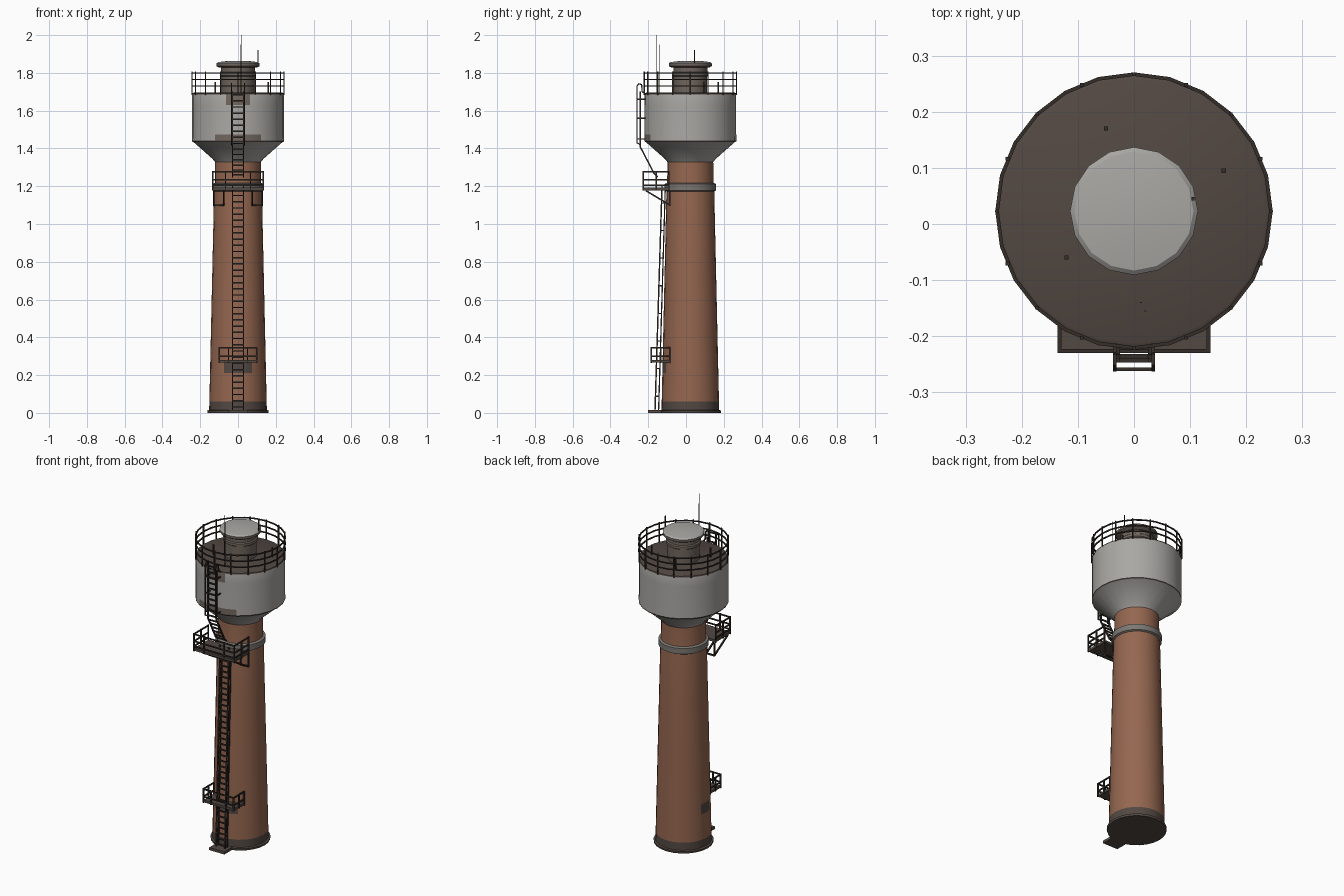
import bpy, bmesh, math
from mathutils import Vector, Matrix

cube = bpy.data.objects.get("Cube")
if cube:
    bpy.data.objects.remove(cube, do_unlink=True)

CY = 0.023  # tower axis in y


def material(name, rgb):
    m = bpy.data.materials.new(name)
    m.use_nodes = True
    m.diffuse_color = (*rgb, 1)
    m.node_tree.nodes["Principled BSDF"].inputs["Base Color"].default_value = (*rgb, 1)
    return m


brick = material("brick", (0.30, 0.135, 0.08))
steel = material("pale steel", (0.40, 0.39, 0.37))
band_grey = material("band grey", (0.2, 0.185, 0.17))
rust = material("dark rust", (0.085, 0.065, 0.055))
stain = material("stain brown", (0.16, 0.13, 0.11))
iron = material("black iron", (0.035, 0.027, 0.023))


def finish(name, bm, mats, smooth=False):
    bmesh.ops.recalc_face_normals(bm, faces=bm.faces)
    me = bpy.data.meshes.new(name)
    bm.to_mesh(me)
    bm.free()
    for m in mats:
        me.materials.append(m)
    ob = bpy.data.objects.new(name, me)
    bpy.context.collection.objects.link(ob)
    if smooth:
        bpy.ops.object.select_all(action="DESELECT")
        ob.select_set(True)
        bpy.context.view_layer.objects.active = ob
        bpy.ops.object.shade_smooth_by_angle(angle=math.radians(28))
    return ob


def lathe(name, profile, mats, rule=None, seg=24):
    """Closed solid of revolution from (radius, z) points; rule picks a colour per face."""
    bm = bmesh.new()
    rings = []
    for r, z in profile:
        rings.append([bm.verts.new((r * math.cos(a), CY + r * math.sin(a), z))
                      for a in (2 * math.pi * i / seg for i in range(seg))])
    for lo, hi in zip(rings, rings[1:]):
        for i in range(seg):
            j = (i + 1) % seg
            bm.faces.new((lo[i], lo[j], hi[j], hi[i]))
    bm.faces.new(rings[0][::-1])
    bm.faces.new(rings[-1])
    if rule:
        bm.normal_update()
        for f in bm.faces:
            f.material_index = rule(f.calc_center_median(), f.normal)
    return finish(name, bm, mats, True)


def bars(name, paths, r=0.004, mat=iron):
    """Square-section rods along each polyline."""
    bm = bmesh.new()
    for path in paths:
        for a, b in zip(path, path[1:]):
            a, b = Vector(a), Vector(b)
            d = b - a
            rot = d.to_track_quat("Z", "Y").to_matrix().to_4x4()
            spin = Matrix.Rotation(math.pi / 4, 4, "Z")
            bmesh.ops.create_cone(bm, cap_ends=True, segments=4, radius1=r * 1.3, radius2=r * 1.3,
                                  depth=d.length + r, matrix=Matrix.Translation((a + b) / 2) @ rot @ spin)
    return finish(name, bm, [mat])


def box(name, lo, hi, mat):
    bm = bmesh.new()
    lo, hi = Vector(lo), Vector(hi)
    bmesh.ops.create_cube(bm, size=1, matrix=Matrix.Translation((lo + hi) / 2) @ Matrix.Diagonal((*(hi - lo), 1)))
    return finish(name, bm, [mat])


def circle(r, z, n):
    return [(r * math.cos(2 * math.pi * i / n), CY + r * math.sin(2 * math.pi * i / n), z) for i in range(n + 1)]


# Brick shaft with a sooty foot and stained patches
def shaft_rule(c, n):
    if c.z < 0.06:
        return 1
    front = c.y < CY and abs(c.x) < 0.07
    side = c.x < -0.13 and abs(c.y - CY) < 0.03
    return 1 if 0.2 < c.z < 0.28 and (front or side) else 0


def shaft_r(z):
    return 0.153 - 0.0225 * z


lathe("shaft", [(shaft_r(z), z) for z in (0.004, 0.06, 0.21, 0.27, 0.6, 0.9, 1.17)]
      + [(0.123, 1.21), (0.121, 1.34)], [brick, rust], shaft_rule)
lathe("base_ring", [(0.161, 0), (0.163, 0.012), (0.15, 0.016)], [rust])
lathe("collar_band", [(0.125, 1.172), (0.136, 1.178), (0.136, 1.212), (0.122, 1.218)], [band_grey])


# Tank with funnel underside, rims and deck
def tank_rule(c, n):
    if n.z > 0.9 or 1.436 < c.z < 1.444 or c.z > 1.686:
        return 1
    if c.y < CY and ((c.z > 1.63 and abs(c.x) < 0.09) or (1.44 < c.z < 1.47 and abs(c.x) < 0.12)):
        return 2
    return 0


lathe("tank", [(0.119, 1.325), (0.135, 1.345), (0.236, 1.434), (0.244, 1.437), (0.244, 1.443), (0.243, 1.475),
               (0.243, 1.63), (0.243, 1.685), (0.241, 1.692), (0.235, 1.695)],
      [steel, rust, stain], tank_rule)

# Roof turret and its lid
lathe("turret", [(0.089, 1.69), (0.089, 1.78), (0.096, 1.785), (0.096, 1.80), (0.09, 1.805), (0.09, 1.835)],
      [stain], seg=16)
lathe("turret_lid", [(0.1, 1.828), (0.114, 1.836), (0.114, 1.85), (0.106, 1.857), (0.05, 1.864)],
      [steel, stain], lambda c, n: 0 if n.z > 0.5 else 1, seg=16)

# Deck railing
POSTS = 16
rail = [circle(0.244, z, 24) for z in (1.73, 1.765, 1.80)]
rail += [[p, (p[0], p[1], 1.806)] for p in circle(0.244, 1.685, POSTS)[:-1]]
bars("deck_railing", rail, 0.0035)

# Aerials and deck fittings
bars("aerials", [[(0.02, -0.155, 1.69), (0.02, -0.155, 2.0)], [(0.012, -0.14, 1.69), (0.012, -0.14, 1.95)]], 0.0013)
bars("lid_aerial", [[(0.105, 0.045, 1.84), (0.105, 0.045, 1.92)]], 0.003)
bars("deck_stubs", [[(x, y, 1.69), (x, y, 1.75)] for x, y in ((0.16, 0.095), (-0.12, -0.06), (-0.05, 0.17))], 0.004)


# Ladders
def lerp(a, b, t):
    return tuple(Vector(a).lerp(Vector(b), t))


def ladder(name, points, step=0.033, half=0.029):
    paths = []
    for s in (-half, half):
        paths.append([(s, y, z) for y, z in points])
    for (y0, z0), (y1, z1) in zip(points, points[1:]):
        n = max(1, round(math.hypot(y1 - y0, z1 - z0) / step))
        for i in range(n):
            _, y, z = lerp((0, y0, z0), (0, y1, z1), (i + 0.5) / n)
            paths.append([(-half, y, z), (half, y, z)])
    bars(name, paths, 0.004)


ladder("lower_ladder", [(-0.164, 0.015), (-0.127, 1.2)])
ladder("middle_ladder", [(-0.15, 1.25), (-0.17, 1.27), (-0.243, 1.41)])
ladder("upper_ladder", [(-0.243, 1.41), (-0.243, 1.7)])
back = []
for s in (-0.029, 0.029):
    back.append([(s, -0.145, 0.015), (s, -0.11, 1.18)])
    for i in range(8):
        t = (i + 0.5) / 8
        z = 0.015 + t * 1.17
        back.append([(s, -0.164 + 0.037 * t, z), (s, -0.145 + 0.035 * t, z)])
bars("ladder_supports", back, 0.0035)

# Grab loops over the tank edge and ladder stand-offs
loops = []
for s in (-0.034, 0.034):
    loops.append([(s, -0.243, 1.42), (s, -0.259, 1.43), (s, -0.259, 1.73), (s, -0.25, 1.742),
                  (s, -0.235, 1.738), (s, -0.232, 1.70), (s, -0.215, 1.69)])
    loops += [[(s, -0.259, z), (s, -0.215, z)] for z in (1.45, 1.56, 1.66)]
loops.append([(-0.034, -0.259, 1.73), (0.034, -0.259, 1.73)])
bars("grab_loops", loops, 0.0035)
box("ladder_foot", (-0.05, -0.2, 0), (0.05, -0.11, 0.016), rust)


# Service platforms with open-backed railings
def platform(name, hx, y0, y1, z, rails, top):
    box(name + "_floor", (-hx, y0, z), (hx, y1, z + 0.014), rust)
    paths = [[(-hx, y1, h), (-hx, y0, h), (hx, y0, h), (hx, y1, h)] for h in rails]
    for s in (-1, 1):
        for x, y in ((hx, y0), (hx, (y0 + y1) / 2), (hx, y1), (hx / 2, y0)):
            paths.append([(s * x, y, z), (s * x, y, top)])
    bars(name + "_railing", paths, 0.0038)


platform("upper_platform", 0.133, -0.226, -0.09, 1.178, (1.205, 1.235, 1.277), 1.28)
platform("lower_platform", 0.1, -0.184, -0.085, 0.266, (0.3, 0.345), 0.347)

# Brackets under the upper platform
props = []
for s in (-1, 1):
    for x in (0.075, 0.128):
        props.append([(s * x, -0.21, 1.175), (s * x, -0.085, 1.1), (s * x, -0.085, 1.175)])
    props.append([(s * 0.075, -0.085, 1.1), (s * 0.128, -0.085, 1.1)])
bars("platform_brackets", props, 0.0045)
